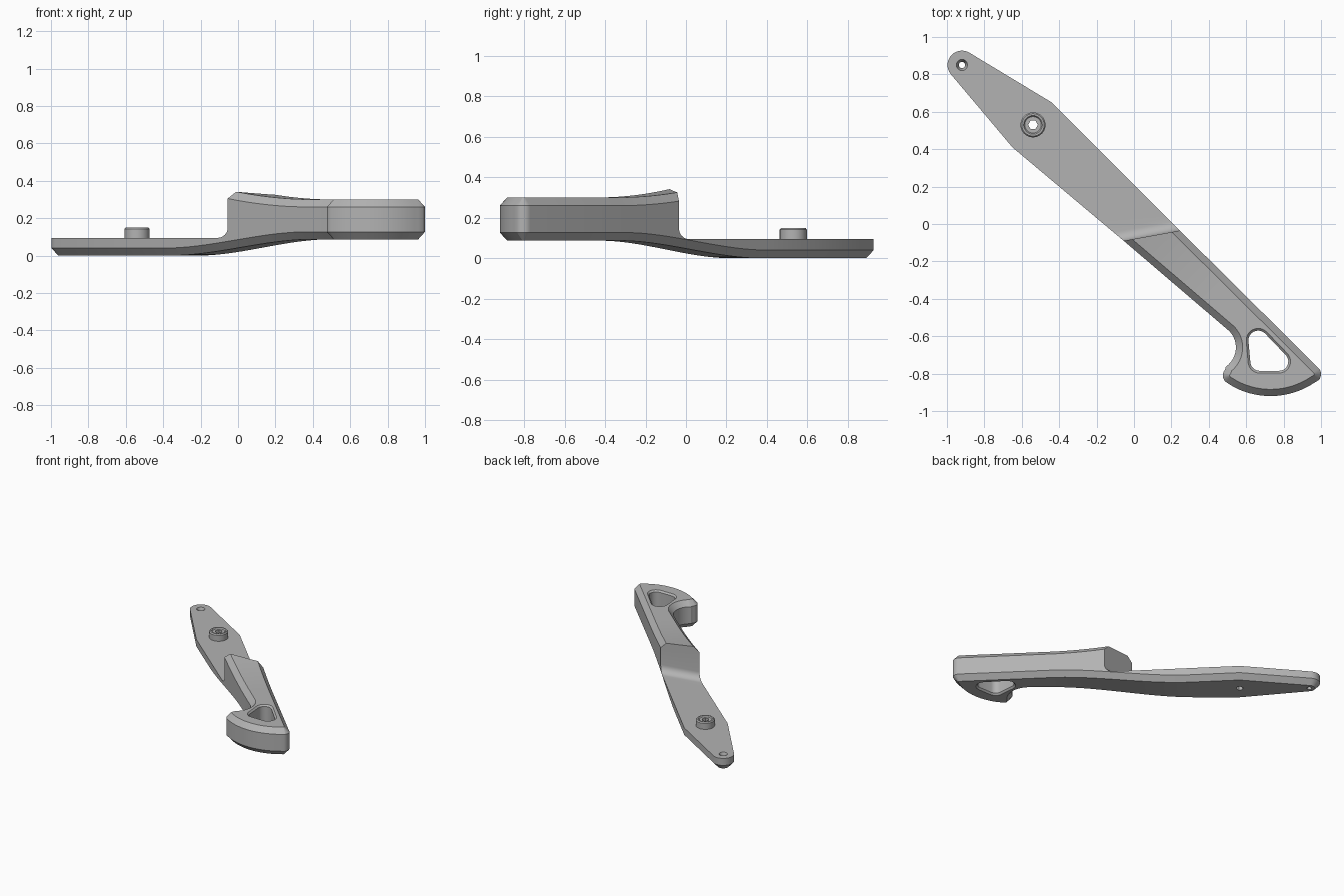
import bpy, bmesh, math
from mathutils import Vector

cube = bpy.data.objects.get("Cube")
if cube:
    bpy.data.objects.remove(cube, do_unlink=True)

grey = bpy.data.materials.new("plain_grey")
grey.use_nodes = True
grey.diffuse_color = (0.45, 0.45, 0.45, 1)
grey.node_tree.nodes["Principled BSDF"].inputs["Base Color"].default_value = grey.diffuse_color


def arc(cx, cy, r, a0, a1, n=10):
    angles = [math.radians(a0 + (a1 - a0) * i / n) for i in range(n + 1)]
    return [Vector((cx + r * math.cos(a), cy + r * math.sin(a))) for a in angles]


def circle(c, r, n=32):
    return arc(c[0], c[1], r, 0, 360, n)[:-1]


def grow(pts, d):
    """Offset a counter-clockwise loop outwards by d."""
    out = []
    for i, p in enumerate(pts):
        a = (p - pts[i - 1]).normalized()
        b = (pts[(i + 1) % len(pts)] - p).normalized()
        na, nb = Vector((a.y, -a.x)), Vector((b.y, -b.x))
        m = (na + nb).normalized()
        out.append(p + m * d / max(m.dot(na), 0.5))
    return out


def finish(name, bm):
    bmesh.ops.recalc_face_normals(bm, faces=bm.faces)
    mesh = bpy.data.meshes.new(name)
    bm.to_mesh(mesh)
    bm.free()
    mesh.materials.append(grey)
    ob = bpy.data.objects.new(name, mesh)
    bpy.context.collection.objects.link(ob)
    return ob


def loft(rings):
    """Skin matching 3D loops and cap both ends."""
    bm = bmesh.new()
    loops = [[bm.verts.new(p) for p in ring] for ring in rings]
    n = len(loops[0])
    for lo, hi in zip(loops, loops[1:]):
        for i in range(n):
            j = (i + 1) % n
            bm.faces.new((lo[i], lo[j], hi[j], hi[i]))
    bm.faces.new(loops[0][::-1])
    bm.faces.new(loops[-1])
    return bm


def stack(levels):
    return loft([[(p.x, p.y, z) for p in pts] for pts, z in levels])


def select(ob):
    bpy.ops.object.select_all(action='DESELECT')
    ob.select_set(True)
    bpy.context.view_layer.objects.active = ob


def cut(ob, bm):
    cutter = finish("cutter", bm)
    cutter.hide_render = True
    mod = ob.modifiers.new("cut", 'BOOLEAN')
    mod.operation, mod.solver, mod.object = 'DIFFERENCE', 'EXACT', cutter
    select(ob)
    bpy.ops.object.modifier_apply(modifier=mod.name)
    bpy.data.objects.remove(cutter, do_unlink=True)


def smooth(ob):
    select(ob)
    bpy.ops.object.shade_smooth_by_angle(angle=math.radians(28))


# Plan outline: rounded tip, straight edge, hooked end, curved foot
V = Vector
outline = (arc(-0.92, 0.85, 0.077, 59, 221, 16)
           + [V((-0.65, 0.41)), V((-0.055, -0.09))]
           + arc(0.42, -0.66, 0.125, 45, -55, 14)
           + arc(0.52, -0.81, 0.045, 140, 238, 8)
           + arc(0.73, -0.5, 0.42, 238, 304, 16)[1:]
           + arc(0.953, -0.803, 0.047, 304, 405, 8)[1:]
           + [V((0.245, -0.035)), V((-0.44, 0.65))])
inner = grow(outline, -0.036)

# Chamfered solid, sliced across its length and bent
body = stack([(inner, 0), (outline, 0.04), (outline, 0.26), (inner, 0.30)])
along = V((1, -1, 0)).normalized()
for i in range(19):
    t = -0.42 + i * 1.02 / 18
    bmesh.ops.bisect_plane(body, geom=body.verts[:] + body.edges[:] + body.faces[:],
                           plane_co=along * t, plane_no=along)
for v in body.verts:
    t = v.co.dot(along)
    if v.co.z < 0.15:
        s = min(max(t + 0.42, 0), 1)
        v.co.z += 0.087 * s * s * (3 - 2 * s)
    else:
        v.co.z += 0.04 * (max(0.6 - max(t, -0.2), 0) / 0.54) ** 2
lever = finish("lever_arm", body)

# Thin rear plate: remove everything above it, leaving a filleted step
wall = V((-0.055, -0.09, 0))
side = V((0.3, 0.055, 0)).normalized()
back = V((-side.y, side.x, 0))
r, plate = 0.055, 0.095
profile = ([V((0, 0.6))] + arc(r, plate + r, r, 180, 270, 8)
           + [V((2, plate)), V((2, 0.6))])
cut(lever, loft([[wall + side * k + back * p.x + V((0, 0, p.y)) for p in profile]
                 for k in (-2, 2)]))

# Rounded triangular opening in the handle, with eased rims
opening = (arc(0.664, -0.622, 0.052, 45, 185, 10)
           + arc(0.672, -0.735, 0.05, 190, 270, 6)
           + arc(0.775, -0.735, 0.05, 270, 405, 10))
rim = grow(opening, 0.012)
cut(lever, stack([(rim, 0.0), (rim, 0.087), (opening, 0.1),
                  (opening, 0.288), (rim, 0.3), (rim, 0.4)]))

# Countersunk hole at the tip
tip = (-0.92, 0.85)
cut(lever, stack([(circle(tip, 0.017), -0.1), (circle(tip, 0.017), 0.065),
                  (circle(tip, 0.03), plate), (circle(tip, 0.03), 0.2)]))

# Round boss with a hexagonal bore through it and the plate
pivot = (-0.54, 0.53)
boss = finish("pivot_boss", stack([
    (circle(pivot, rad), z) for rad, z in
    ((0.067, 0.09), (0.067, 0.142), (0.06, 0.15), (0.05, 0.15), (0.044, 0.142))]))
for ob in (boss, lever):
    cut(ob, stack([(circle(pivot, 0.026, 6), -0.1), (circle(pivot, 0.026, 6), 0.3)]))
    smooth(ob)
